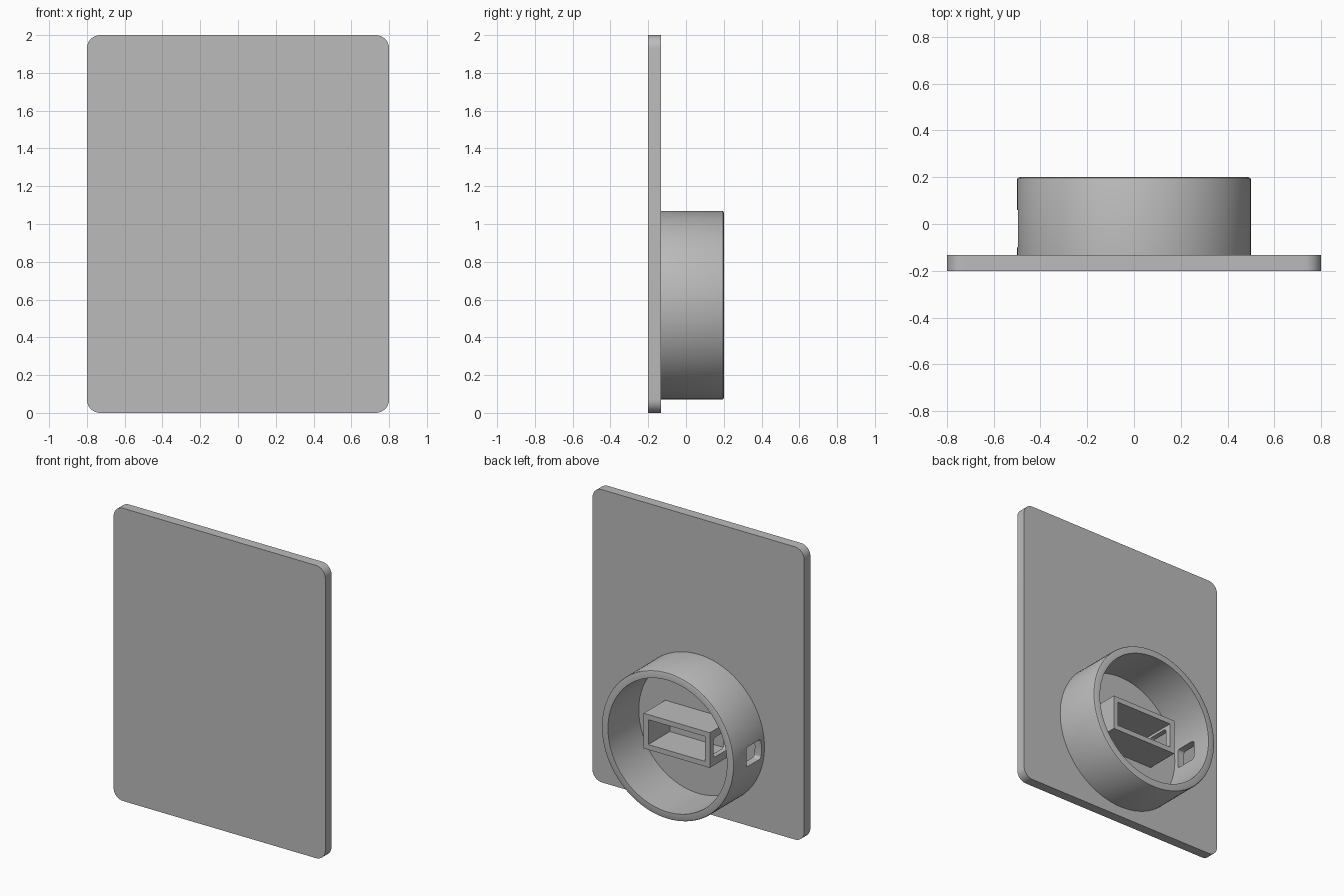
import bpy
import bmesh
import math
from mathutils import Matrix, Vector

cube = bpy.data.objects.get("Cube")
if cube:
    bpy.data.objects.remove(cube, do_unlink=True)

grey = bpy.data.materials.new("plain grey")
grey.use_nodes = True
GREY = (0.5, 0.5, 0.5, 1)
grey.diffuse_color = GREY
grey.node_tree.nodes["Principled BSDF"].inputs["Base Color"].default_value = GREY

CENTRE_Z = 0.57      # height of the ring axis
PLATE_BACK = -0.133  # back face of the plate
BASE = -0.14         # parts sink slightly into the plate


def finish(name, bm):
    bmesh.ops.recalc_face_normals(bm, faces=bm.faces)
    mesh = bpy.data.meshes.new(name)
    bm.to_mesh(mesh)
    bm.free()
    mesh.materials.append(grey)
    obj = bpy.data.objects.new(name, mesh)
    bpy.context.collection.objects.link(obj)
    return obj


def block(name, low, high, axis=None, radius=0, segments=8):
    """Box between two corners; edges along the given axis may be rounded."""
    low, high = Vector(low), Vector(high)
    bm = bmesh.new()
    bmesh.ops.create_cube(bm, size=1, matrix=Matrix.Translation((low + high) / 2)
                          @ Matrix.Diagonal((high - low).to_4d()))
    if radius:
        edges = [e for e in bm.edges
                 if abs((e.verts[0].co - e.verts[1].co)[axis]) > 1e-4]
        bmesh.ops.bevel(bm, geom=edges, offset=radius, segments=segments,
                        profile=0.5, affect='EDGES')
    return finish(name, bm)


def lathe(name, profile, steps):
    """Turn a closed (radius, y) outline around the ring axis."""
    bm = bmesh.new()
    verts = [bm.verts.new((r, y, CENTRE_Z)) for r, y in profile]
    edges = [bm.edges.new((v, verts[i - 1])) for i, v in enumerate(verts)]
    bmesh.ops.spin(bm, geom=verts + edges, cent=(0, 0, CENTRE_Z), axis=(0, 1, 0),
                   angle=math.tau, steps=steps, use_duplicate=False)
    bmesh.ops.remove_doubles(bm, verts=bm.verts, dist=1e-4)
    return finish(name, bm)


def cut(obj, cutter):
    bpy.context.view_layer.objects.active = obj
    mod = obj.modifiers.new("cut", 'BOOLEAN')
    mod.operation = 'DIFFERENCE'
    mod.solver = 'EXACT'
    mod.object = cutter
    bpy.ops.object.modifier_apply(modifier=mod.name)


# Main plate with rounded corners
plate = block("plate", (-0.8, -0.2, 0), (0.8, PLATE_BACK, 2), 1, 0.07)

# Round collar with a softened outer rim
ring = lathe("ring", [(0.45, BASE), (0.5, BASE), (0.5, 0.19),
                      (0.497, 0.197), (0.49, 0.2), (0.45, 0.2)], 96)

# Rectangular socket inside the collar
socket = block("socket", (-0.25, BASE, CENTRE_Z - 0.12), (0.25, 0.1, CENTRE_Z + 0.12))
hollow = block("socket_hollow", (-0.215, -0.3, CENTRE_Z - 0.085),
               (0.215, 0.3, CENTRE_Z + 0.085))

# Side slot running through the socket wall and the collar
slot = block("side_slot", (-0.7, -0.1, CENTRE_Z - 0.067),
             (-0.1, 0.06, CENTRE_Z + 0.067), 0, 0.02, 4)

cut(socket, hollow)
cut(socket, slot)
cut(ring, slot)
for helper in (hollow, slot):
    bpy.data.objects.remove(helper, do_unlink=True)

# Smooth round surfaces, keep sharp edges
for obj in (plate, ring, socket):
    bpy.ops.object.select_all(action='DESELECT')
    obj.select_set(True)
    bpy.context.view_layer.objects.active = obj
    bpy.ops.object.shade_smooth_by_angle(angle=math.radians(30))
